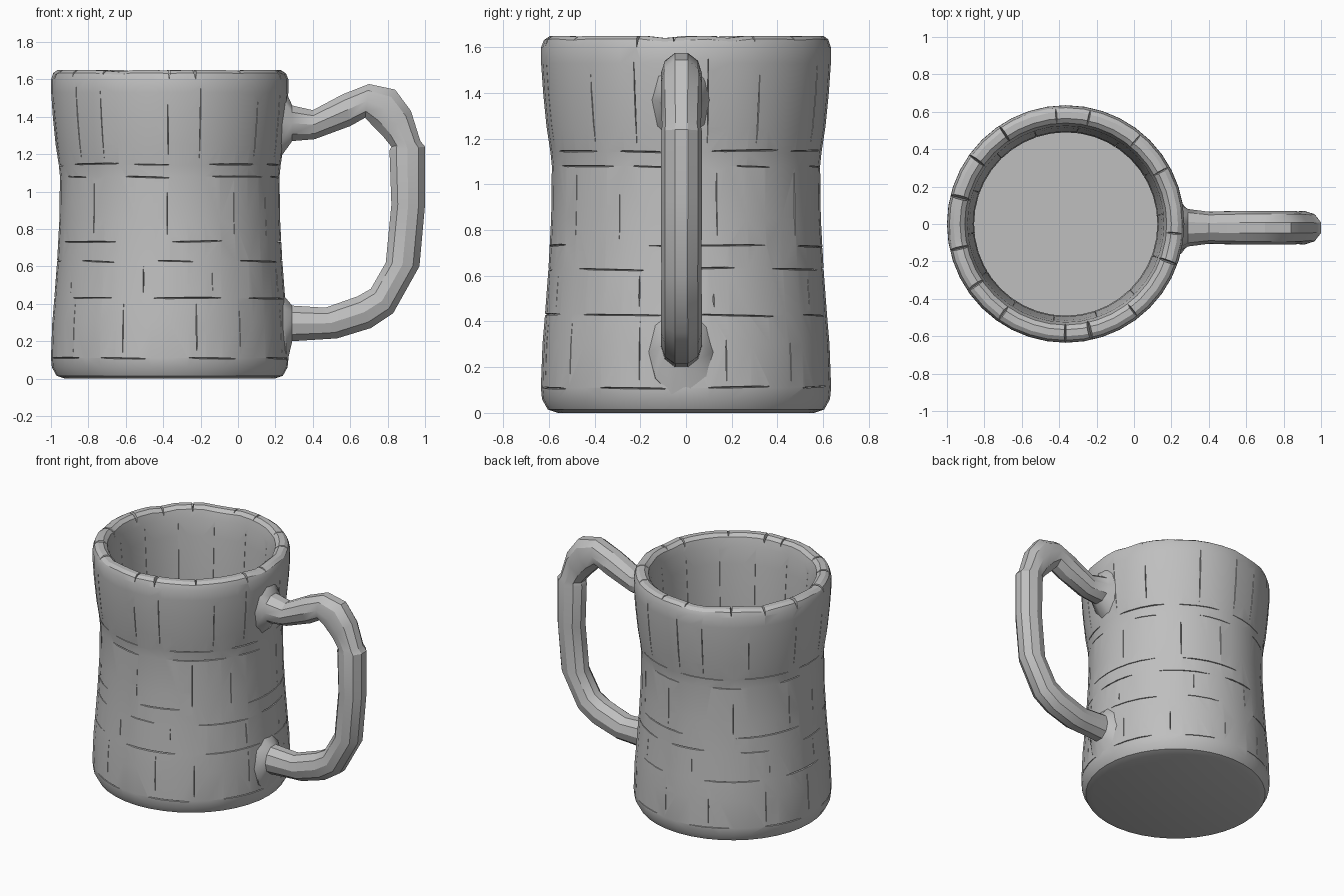
import bpy, bmesh, math, random
from math import cos, sin, pi

if "Cube" in bpy.data.objects:
    bpy.data.objects.remove(bpy.data.objects["Cube"])

random.seed(7)
CX = -0.365          # axis of the mug body
SEG = 40

grey = bpy.data.materials.new("plain_grey")
grey.diffuse_color = (0.52, 0.52, 0.52, 1)
grey.use_nodes = True
grey.node_tree.nodes["Principled BSDF"].inputs["Base Color"].default_value = grey.diffuse_color


def make(name, bm):
    bmesh.ops.recalc_face_normals(bm, faces=bm.faces[:])
    me = bpy.data.meshes.new(name)
    bm.to_mesh(me)
    bm.free()
    me.materials.append(grey)
    ob = bpy.data.objects.new(name, me)
    bpy.context.collection.objects.link(ob)
    return ob


def skin(bm, rings):
    """Join a list of closed vertex rings with quads."""
    for r0, r1 in zip(rings, rings[1:]):
        n = len(r0)
        for i in range(n):
            j = (i + 1) % n
            bm.faces.new((r0[i], r0[j], r1[j], r1[i]))


def select_only(ob):
    bpy.ops.object.select_all(action='DESELECT')
    ob.select_set(True)
    bpy.context.view_layer.objects.active = ob


# Mug body: waisted outside, rounded rim, straight inner wall and floor
OUTER = [(0.56, 0), (0.605, 0.015), (0.63, 0.06), (0.635, 0.11), (0.628, 0.30),
         (0.617, 0.43), (0.602, 0.63), (0.59, 0.85), (0.587, 1.08), (0.593, 1.14),
         (0.61, 1.25), (0.625, 1.40), (0.634, 1.53), (0.634, 1.60), (0.622, 1.635)]
RIM = [(0.60, 1.65), (0.565, 1.65)]
INNER = [(0.54, 1.63), (0.525, 1.57), (0.515, 1.45), (0.495, 1.14), (0.49, 0.80),
         (0.495, 0.40), (0.495, 0.12)]


def radius(z, prof):
    pts = sorted((p[1], p[0]) for p in prof)
    for (z0, r0), (z1, r1) in zip(pts, pts[1:]):
        if z0 <= z <= z1:
            return r0 + (r1 - r0) * (z - z0) / (z1 - z0)
    return pts[-1][1]


bm = bmesh.new()
dips = [random.choice((0, 0, 0.004, 0.01)) for _ in range(SEG)]
rings = []
for r, z in OUTER + RIM + INNER:
    rings.append([bm.verts.new((CX + r * cos(2 * pi * i / SEG), r * sin(2 * pi * i / SEG),
                                z - (dips[i] if z > 1.61 else 0))) for i in range(SEG)])
skin(bm, rings)
bm.faces.new(rings[0])
bm.faces.new(rings[-1])
body = make("mug_body", bm)

# Cracks: tapered triangular slivers that follow the wall, cut as one object
cut = bmesh.new()


def crack(points, width, vertical, prof=OUTER, side=1, depth=0.02):
    rings = []
    for k, (a, z) in enumerate(points):
        w = width * (0.25 if k in (0, len(points) - 1) else 1)
        r = radius(z, prof)
        da, dz = (w / r, 0) if vertical else (0, w)
        ring = []
        for rr, s in ((r + side * 0.02, 1), (r + side * 0.02, -1), (r - side * depth, 0)):
            ring.append(cut.verts.new((CX + rr * cos(a + s * da), rr * sin(a + s * da),
                                       z + s * dz)))
        rings.append(ring)
    skin(cut, rings)
    cut.faces.new(rings[0])
    cut.faces.new(rings[-1])


def upright(a, z0, z1, width, **kw):
    crack([(a, z0 + (z1 - z0) * t) for t in (0, 0.33, 0.67, 1)], width, True, **kw)


# level cracks between the rows
for z, count in ((0.11, 8), (0.43, 7), (0.63, 8), (0.73, 5), (1.08, 8), (1.145, 9)):
    start = random.random() * 6
    for k in range(count):
        step = 2 * pi / count
        length = step * random.uniform(0.35, 0.8)
        a0 = start + step * k
        tilt = random.uniform(-0.008, 0.008)
        n = 6
        crack([(a0 + length * i / n, z + tilt * i / n) for i in range(n + 1)],
              random.uniform(0.004, 0.008), False)

# upright joints inside each row
for z0, z1, count in ((0.14, 0.40, 11), (0.46, 0.60, 9), (0.76, 1.05, 10), (1.18, 1.56, 14)):
    start = random.random() * 6
    for k in range(count):
        a = start + 2 * pi * (k + random.uniform(-0.25, 0.25)) / count
        top = z1 - random.choice((0, 0, 0.08))
        upright(a, z0, top, random.uniform(0.003, 0.006))

# seams between the inner planks
for k in range(14):
    upright(2 * pi * k / 14 + 0.1, 0.25, 1.54, 0.004, prof=INNER, side=-1, depth=0.012)

# nicks across the rim
for k in range(15):
    a = 2 * pi * (k + random.uniform(-0.25, 0.25)) / 15
    w, low = random.uniform(0.008, 0.018), random.uniform(1.59, 1.63)
    rings = []
    for r in (0.46, 0.70):
        rings.append([cut.verts.new((CX + r * cos(a) - s * w * sin(a),
                                     r * sin(a) + s * w * cos(a), z))
                      for s, z in ((1, 1.68), (-1, 1.68), (0.2, low))])
    skin(cut, rings)
    cut.faces.new(rings[0])
    cut.faces.new(rings[1])

cutter = make("crack_cutter", cut)
cutter.hide_render = True
mod = body.modifiers.new("cracks", 'BOOLEAN')
mod.operation = 'DIFFERENCE'
mod.solver = 'EXACT'
mod.use_self = True
mod.object = cutter
select_only(body)
bpy.ops.object.modifier_apply(modifier=mod.name)
bpy.data.objects.remove(cutter, do_unlink=True)
select_only(body)
bpy.ops.object.shade_smooth_by_angle(angle=math.radians(30))

# Handle: cross-sections given as (outer x, z, inner x, z, half width), flared at both roots
SECTIONS = [
    (0.19, 1.60, 0.19, 1.15, 0.14), (0.245, 1.56, 0.225, 1.18, 0.13),
    (0.29, 1.46, 0.29, 1.27, 0.10), (0.40, 1.435, 0.41, 1.28, 0.085),
    (0.56, 1.52, 0.60, 1.35, 0.09), (0.70, 1.575, 0.68, 1.395, 0.09),
    (0.84, 1.545, 0.73, 1.34, 0.09), (0.925, 1.43, 0.78, 1.29, 0.09),
    (0.975, 1.27, 0.82, 1.24, 0.085), (1.0, 1.24, 0.81, 1.22, 0.09),
    (1.0, 0.93, 0.82, 0.93, 0.09), (0.97, 0.60, 0.79, 0.62, 0.088),
    (0.83, 0.35, 0.71, 0.48, 0.09), (0.71, 0.27, 0.64, 0.44, 0.09),
    (0.53, 0.215, 0.47, 0.38, 0.09), (0.45, 0.21, 0.45, 0.38, 0.085),
    (0.29, 0.20, 0.29, 0.39, 0.09), (0.262, 0.08, 0.24, 0.45, 0.14),
    (0.19, 0.05, 0.19, 0.50, 0.16)]
SIDES = 10
bm = bmesh.new()
rings = []
for ox, oz, ix, iz, hw in SECTIONS:
    ring = []
    for i in range(SIDES):
        t = 2 * pi * (i + 0.5) / SIDES
        c, s = cos(t) / cos(pi / SIDES), sin(t)
        ring.append(bm.verts.new(((ox + ix) / 2 + (ox - ix) / 2 * c, -0.02 + hw * s,
                                  (oz + iz) / 2 + (oz - iz) / 2 * c)))
    rings.append(ring)
skin(bm, rings)
bm.faces.new(rings[0])
bm.faces.new(rings[-1])
handle = make("handle", bm)
select_only(handle)
bpy.ops.object.shade_smooth_by_angle(angle=math.radians(32))
